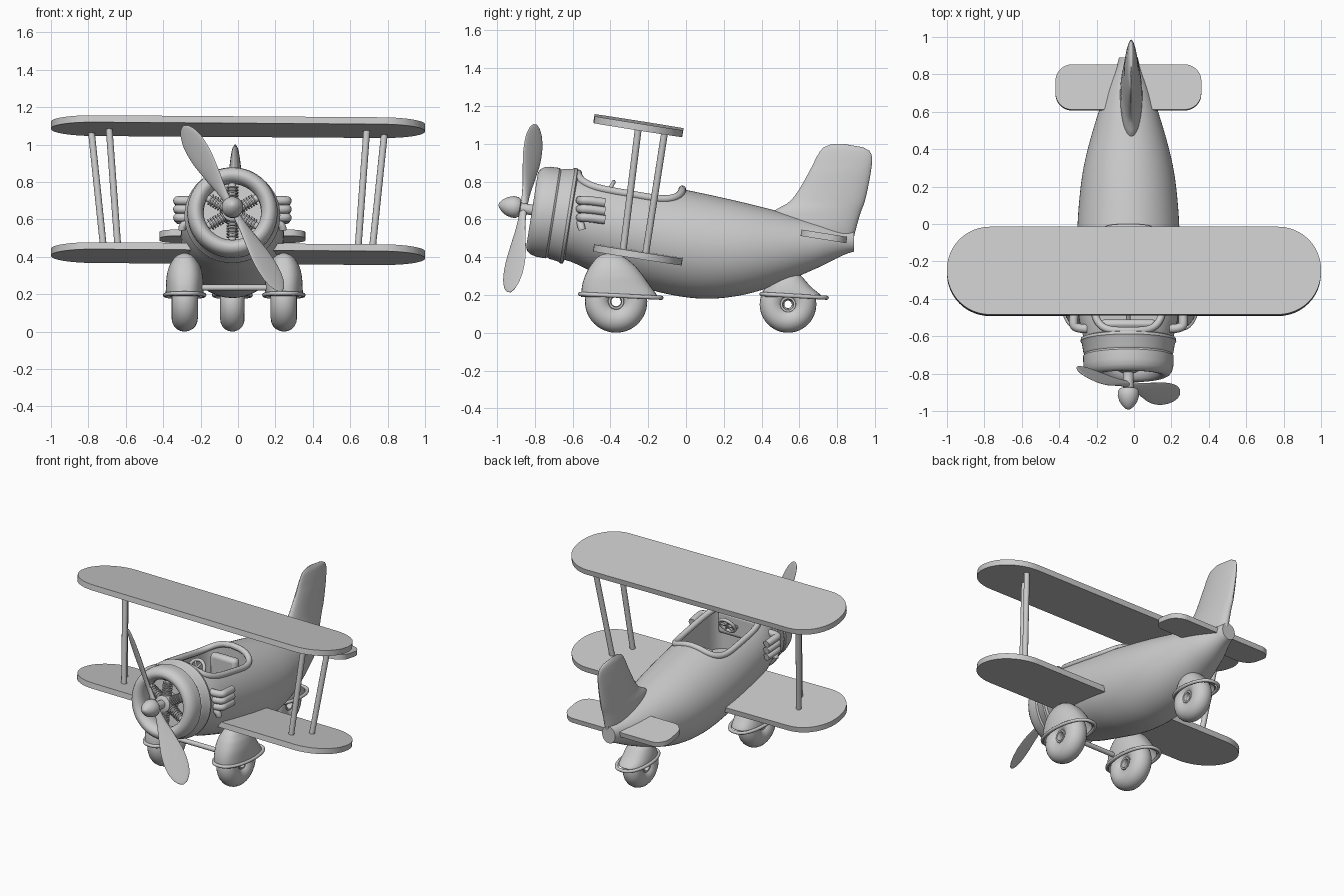
import bpy
from math import sin, cos, pi, radians, sqrt
from mathutils import Matrix, Vector

if "Cube" in bpy.data.objects:
    bpy.data.objects.remove(bpy.data.objects["Cube"])

CX = -0.03          # fuselage centre line
TILT = radians(-9)  # nose-up attitude
T, R = Matrix.Translation, Matrix.Rotation


def smooth(ob, angle=35):
    bpy.ops.object.select_all(action='DESELECT')
    ob.select_set(True)
    bpy.context.view_layer.objects.active = ob
    bpy.ops.object.shade_smooth_by_angle(angle=radians(angle))


def loft(name, rings, m=Matrix(), caps=(True, True), thick=0):
    n, k = len(rings[0]), len(rings)
    verts = [m @ Vector(p) for r in rings for p in r]
    faces = [(i*n+j, i*n+(j+1) % n, (i+1)*n+(j+1) % n, (i+1)*n+j)
             for i in range(k-1) for j in range(n)]
    if caps[0]:
        faces.append(tuple(range(n))[::-1])
    if caps[1]:
        faces.append(tuple(range((k-1)*n, k*n)))
    me = bpy.data.meshes.new(name)
    me.from_pydata(verts, [], faces)
    ob = bpy.data.objects.new(name, me)
    bpy.context.collection.objects.link(ob)
    bpy.context.view_layer.objects.active = ob
    ob.select_set(True)
    bpy.ops.object.mode_set(mode='EDIT')
    bpy.ops.mesh.select_all(action='SELECT')
    bpy.ops.mesh.normals_make_consistent(inside=False)
    bpy.ops.object.mode_set(mode='OBJECT')
    if thick:
        ob.modifiers.new("shell", 'SOLIDIFY').thickness = thick
    smooth(ob)
    return ob


def lathe(name, prof, m, n=40, caps=(True, True)):
    # profile of (along local y, radius)
    return loft(name, [[(r*cos(2*pi*i/n), s, r*sin(2*pi*i/n)) for i in range(n)]
                       for s, r in prof], m, caps)


def tube(name, pts, r, cyclic=False, kind='POLY'):
    cu = bpy.data.curves.new(name, 'CURVE')
    cu.dimensions, cu.bevel_depth, cu.bevel_resolution, cu.use_fill_caps = '3D', r, 4, True
    sp = cu.splines.new(kind)
    sp.points.add(len(pts)-1)
    for p, q in zip(sp.points, pts):
        p.co = (*q, 1)
    sp.use_cyclic_u = cyclic
    if kind == 'NURBS':
        sp.use_endpoint_u, sp.order_u = True, 3
    ob = bpy.data.objects.new(name, cu)
    bpy.context.collection.objects.link(ob)
    bpy.ops.object.select_all(action='DESELECT')
    ob.select_set(True)
    bpy.context.view_layer.objects.active = ob
    bpy.ops.object.convert(target='MESH')
    smooth(bpy.context.object, 45)


def slab(name, lx, ly, t, rad, m):
    out = []
    for q, (sx, sy) in enumerate([(1, 1), (-1, 1), (-1, -1), (1, -1)]):
        for i in range(13):
            a = (q + i/12.001)*pi/2
            out.append((sx*(lx/2-rad) + rad*cos(a), sy*(ly/2-rad) + rad*sin(a)))
    return loft(name, [[(x, y, z) for x, y in out] for z in (-t/2, t/2)], m)


def interp(table, y):
    # smooth (Catmull-Rom) interpolation of table rows keyed on column 0
    i = max(k for k in range(len(table)-1) if table[k][0] <= y or k == 0)
    p = [table[min(max(i+d, 0), len(table)-1)] for d in (-1, 0, 1, 2)]
    t = (y-p[1][0])/(p[2][0]-p[1][0])
    return [b + .5*t*(c-a + t*(2*a-5*b+4*c-d + t*(3*(b-c)+d-a)))
            for a, b, c, d in list(zip(*p))[1:]]


def upright(name, table, x, power=1.0, steps=28, **kw):
    # horizontal sections: z, front y, back y, half width
    rings = []
    for k in range(steps+1):
        z = table[0][0] + (table[-1][0]-table[0][0])*k/steps
        y0, y1, w = interp(table, z)
        rings.append([(x + max(w, .002)*(1 if sin(a) > 0 else -1)*abs(sin(a))**power,
                       (y0+y1)/2 - (y1-y0)/2*cos(a), z)
                      for a in (2*pi*i/40 for i in range(40))])
    return loft(name, rings, **kw)


# fuselage: y, top z, bottom z, half width
BODY = [(-.64, .845, .385, .235), (-.5, .84, .325, .265), (-.3, .81, .262, .275),
        (-.1, .775, .205, .275), (.1, .735, .18, .265), (.3, .69, .20, .24),
        (.5, .64, .26, .19), (.7, .59, .345, .125), (.89, .545, .43, .05)]
rings = []
for k in range(49):
    y = -.64 + 1.53*k/48
    t, b, w = interp(BODY, y)
    rings.append([(CX + w*cos(2*pi*i/64), y, (t+b)/2 + (t-b)/2*sin(2*pi*i/64)) for i in range(64)])
body = loft("fuselage", rings)

# cockpit opening and padded rim
opening = []
for i in range(72):
    a = 2*pi*i/72
    c, s = cos(a), sin(a)
    opening.append((.19*(1 if c > 0 else -1)*abs(c)**.5, -.295 + .275*(1 if s > 0 else -1)*abs(s)**.5))
cutter = loft("cockpit_cutter", [[(CX+x, y, z) for x, y in opening] for z in (.5, 1.1)])
cutter.hide_render = True
mod = body.modifiers.new("cockpit", 'BOOLEAN')
mod.operation, mod.object = 'DIFFERENCE', cutter
bpy.context.view_layer.objects.active = body
bpy.ops.object.modifier_apply(modifier="cockpit")
bpy.data.objects.remove(cutter)
smooth(body)
rim = []
for x, y in opening:
    t, b, w = interp(BODY, y)
    rim.append((CX+x, y, (t+b)/2 + (t-b)/2*sqrt(1-(x/w)**2)))
tube("cockpit_rim", rim, .02, True)

# cockpit fittings
for name, loc, size in (("seat", (CX, -.19, .54), (.22, .2, .08)),
                        ("seat_back", (CX, -.1, .62), (.2, .06, .2)),
                        ("dashboard", (CX, -.535, .7), (.3, .05, .16))):
    bpy.ops.mesh.primitive_cube_add(size=1, location=loc)
    ob = bpy.context.object
    ob.name, ob.scale = name, size
    bpy.ops.object.transform_apply(location=False, rotation=False)
    bv = ob.modifiers.new("round", 'BEVEL')
    bv.width, bv.segments = .024, 3
    smooth(ob)
wheel = T((CX, -.41, .75)) @ R(radians(60), 4, 'X')
bpy.ops.mesh.primitive_torus_add(major_radius=.055, minor_radius=.011, major_segments=32, minor_segments=10)
bpy.context.object.name = "steering_wheel"
bpy.context.object.matrix_world = wheel
smooth(bpy.context.object, 60)
for a in (0, 60, 120):
    d = Vector((.052*cos(radians(a)), .052*sin(radians(a)), 0))
    tube("steering_spoke", [wheel @ d, wheel @ -d], .007)
tube("steering_column", [(CX, -.41, .75), (CX, -.53, .69)], .012)

# cowling, engine and propeller on the tilted nose axis
nose = T((CX, -.815, .65)) @ R(TILT, 4, 'X')
lathe("cowling", [(.12, .01), (.12, .16), (.08, .153), (.04, .155), (.015, .168), (.002, .185), (0, .2),
                  (.01, .22), (.03, .234), (.06, .241), (.11, .242), (.12, .235), (.13, .241), (.18, .249),
                  (.19, .256), (.205, .254), (.212, .235), (.225, .20)], nose, 64)
lathe("engine_hub", [(.02, .035), (.03, .055), (.12, .06)], nose)
fins = [(.04, .022)]
for i in range(6):
    fins += [(.055+.015*i, .02), (.055+.015*i, .032), (.062+.015*i, .032), (.062+.015*i, .02)]
for a in range(6):
    lathe("engine_cylinder", fins + [(.155, .02)],
          nose @ T((0, .07, 0)) @ R(a*pi/3, 4, 'Y') @ R(pi/2, 4, 'X'), 16)
lathe("spinner", [(-.18, .002), (-.175, .014), (-.16, .031), (-.135, .048), (-.105, .057), (-.08, .056),
                  (-.066, .047), (-.062, .028), (.06, .028)], nose)
BLADE = [(.02, .02, .018), (.1, .03, .014), (.2, .052, .011), (.32, .074, .009), (.42, .072, .007),
         (.48, .052, .006), (.51, .028, .005), (.52, .004, .002)]
for turn in (0, pi):
    rings = []
    for k in range(31):
        z = .02 + .5*(1-(1-k/30)**1.5)
        w, t = interp(BLADE, z)
        p = radians(-42)
        rings.append([(w*cos(a)*cos(p) - t*sin(a)*sin(p), w*cos(a)*sin(p) + t*sin(a)*cos(p), z)
                      for a in (2*pi*i/24 for i in range(24))])
    loft("propeller_blade", rings, nose @ T((0, -.045, 0)) @ R(radians(-30.5)+turn, 4, 'Y'))

# wings, tailplane and fin
roll = R(radians(.4), 4, 'Y')
slab("upper_wing", 2, .475, .037, .23, T((0, -.252, 1.096)) @ roll @ R(TILT, 4, 'X'))
slab("lower_wing", 2, .475, .037, .23, T((0, -.255, .417)) @ roll @ R(TILT, 4, 'X'))
slab("tailplane", .78, .245, .034, .09, T((CX, .73, .51)) @ R(TILT, 4, 'X'))
upright("fin", [(.48, .5, .885, .05), (.55, .45, .90, .06), (.64, .46, .925, .055), (.69, .545, .945, .047),
                (.75, .595, .96, .042), (.85, .65, .978, .035), (.93, .69, .985, .025),
                (.97, .715, .965, .018), (.99, .74, .91, .012), (1.0, .775, .83, .003)], CX+.015)

# wing struts
for s in (-1, 1):
    tube("front_strut", [(s*.64, -.335, .42), (s*.69, -.25, 1.1)], .018)
    tube("rear_strut", [(s*.715, -.215, .41), (s*.785, -.11, 1.08)], .018)

# exhaust stubs
for s in (-1, 1):
    for z in (.70, .655, .61):
        tube("exhaust_stub", [(CX+s*.22, -.56, z), (CX+s*.29, -.56, z), (CX+s*.295, -.51, z),
                              (CX+s*.285, -.43, z-.012)], .024, kind='NURBS')
    tube("exhaust_drain", [(CX+s*.22, -.56, .59), (CX+s*.27, -.56, .58), (CX+s*.27, -.55, .545)],
         .02, kind='NURBS')


# wheels with rounded tyres, open hubs and teardrop fenders
def undercarriage(name, x, y, rad, half, dome, base):
    m = T((x, y, rad))
    bpy.ops.mesh.primitive_torus_add(major_radius=rad-half, minor_radius=half, major_segments=48,
                                     minor_segments=20, location=(x, y, rad), rotation=(0, pi/2, 0))
    bpy.context.object.name = name + "_tyre"
    smooth(bpy.context.object, 60)
    lathe(name + "_hub", [(-.035, .026), (-.05, .03), (-.05, .04), (-.03, .05), (-.03, .07), (.03, .07),
                          (.03, .05), (.05, .04), (.05, .03), (.035, .026), (-.035, .026)],
          m @ R(pi/2, 4, 'Z'), caps=(False, False))
    upright(name + "_fender", dome, x, .75, caps=(False, True), thick=.008)
    z, y0, y1, w = base
    lip = []
    for i in range(48):
        a = 2*pi*i/48
        lip.append((x + w*(1 if sin(a) > 0 else -1)*abs(sin(a))**.8,
                    (y0+y1)/2 - (y1-y0)/2*cos(a), z + .01*cos(a)))
    tube(name + "_fender_lip", lip, .011, True)


for side, x in (("left", -.285), ("right", .245)):
    undercarriage(side + "_wheel", x, -.37, .165, .07,
                  [(.19, -.555, -.15, .102), (.25, -.55, -.19, .1), (.3, -.535, -.225, .096),
                   (.35, -.51, -.265, .083), (.39, -.48, -.31, .06), (.41, -.455, -.345, .038),
                   (.42, -.42, -.38, .01)], (.195, -.56, -.13, .105))
undercarriage("tail_wheel", CX, .54, .15, .065,
              [(.19, .405, .72, .094), (.24, .43, .665, .09), (.29, .46, .62, .075),
               (.33, .49, .58, .045), (.35, .52, .55, .01)], (.195, .4, .745, .098))
tube("axle", [(-.21, -.43, .235), (.17, -.43, .235)], .016)
